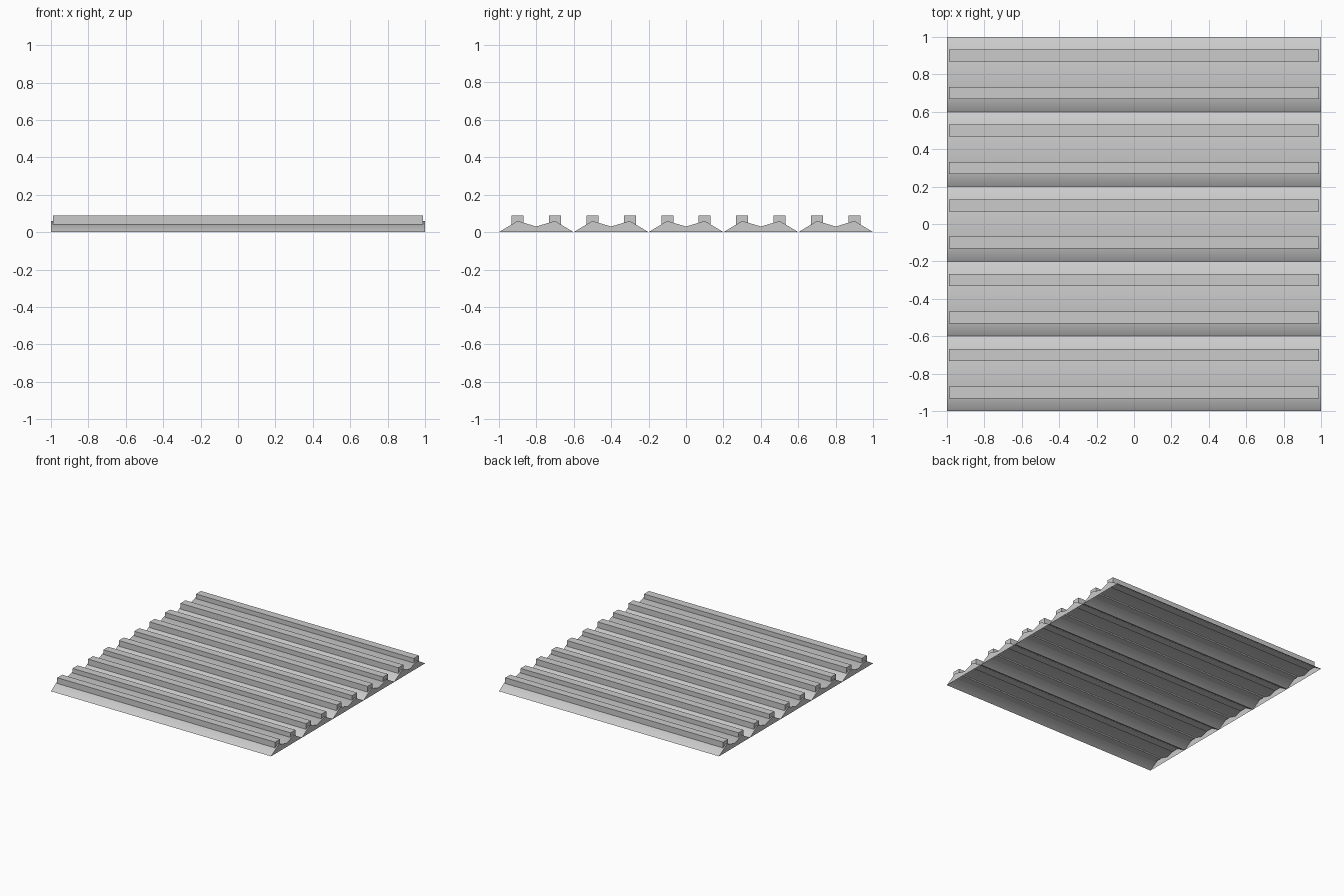
import bpy, bmesh, math

if "Cube" in bpy.data.objects:
    bpy.data.objects.remove(bpy.data.objects["Cube"])

# Half-height ridge section of one panel: (y, z)
PROFILE = [(-0.2, 0.0), (-0.1, 0.06), (0.0, 0.03), (0.1, 0.06), (0.2, 0.0)]


def make_object(name, bm, y):
    bmesh.ops.recalc_face_normals(bm, faces=bm.faces[:])
    mesh = bpy.data.meshes.new(name)
    bm.to_mesh(mesh)
    bm.free()
    obj = bpy.data.objects.new(name, mesh)
    obj.location.y = y
    bpy.context.collection.objects.link(obj)
    return obj


# Corrugated panel: folded sheet with closed ends and an open underside
def add_panel(y):
    bm = bmesh.new()
    left = [bm.verts.new((-1, py, pz)) for py, pz in PROFILE]
    right = [bm.verts.new((1, py, pz)) for py, pz in PROFILE]
    for i in range(len(PROFILE) - 1):
        bm.faces.new((left[i], right[i], right[i + 1], left[i + 1]))
    for end in (left, right):
        bm.faces.new(end)
    obj = make_object("ridged_panel", bm, y)
    for face in obj.data.polygons:
        if face.normal.z < -0.1:
            obj.data.flip_normals()
            break
    bpy.ops.object.select_all(action='DESELECT')
    obj.select_set(True)
    bpy.context.view_layer.objects.active = obj
    bpy.ops.object.shade_smooth_by_angle(angle=math.radians(60))


# Square batten sitting along a ridge
def add_batten(y):
    bm = bmesh.new()
    bmesh.ops.create_cube(bm, size=1)
    bmesh.ops.scale(bm, vec=(1.98, 0.064, 0.048), verts=bm.verts)
    bmesh.ops.translate(bm, vec=(0, 0, 0.064), verts=bm.verts)
    make_object("ridge_batten", bm, y)


for k in range(5):
    centre = -0.8 + 0.4 * k
    add_panel(centre)
    for side in (-0.1, 0.1):
        add_batten(centre + side)
